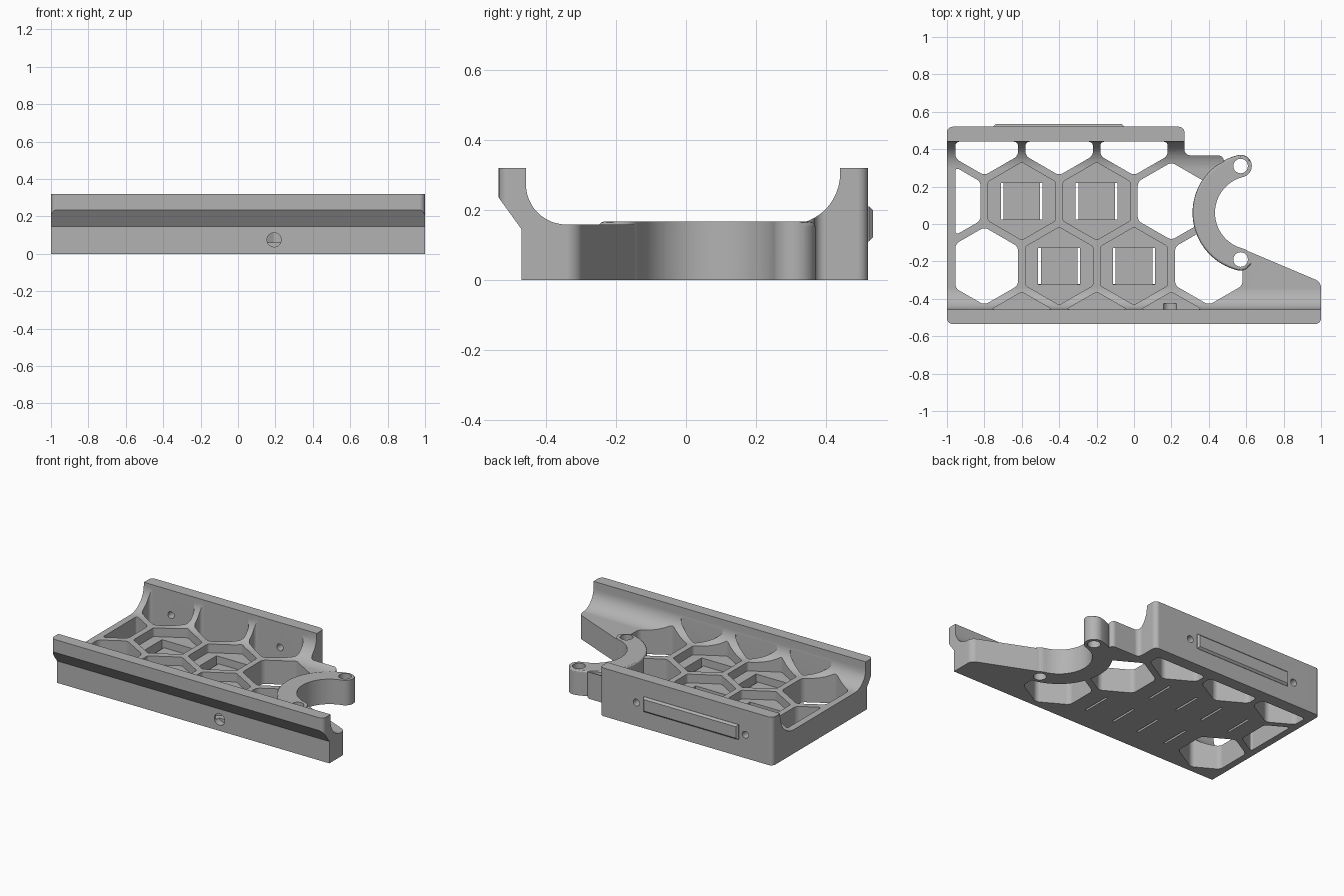
import bpy, bmesh, math
from mathutils import Vector, Matrix

old = bpy.data.objects.get("Cube")
if old:
    bpy.data.objects.remove(old, do_unlink=True)

grey = bpy.data.materials.new("plain grey")
grey.use_nodes = True
COLOUR = (0.45, 0.45, 0.45, 1)
grey.diffuse_color = COLOUR
grey.node_tree.nodes["Principled BSDF"].inputs["Base Color"].default_value = COLOUR


def to_object(bm, name):
    bmesh.ops.recalc_face_normals(bm, faces=bm.faces)
    mesh = bpy.data.meshes.new(name)
    bm.to_mesh(mesh)
    bm.free()
    mesh.materials.append(grey)
    obj = bpy.data.objects.new(name, mesh)
    bpy.context.collection.objects.link(obj)
    return obj


def add_prism(bm, points, z0, z1, clips=(), rounding=0):
    """Upright prism from a plan outline, clipped by (point, normal) planes."""
    part = bmesh.new()
    part.faces.new([part.verts.new((x, y, z0)) for x, y in points])
    for co, normal in clips:
        bmesh.ops.bisect_plane(part, geom=part.verts[:] + part.edges[:] + part.faces[:],
                               plane_co=co, plane_no=normal, clear_outer=True)
    if rounding:
        bmesh.ops.bevel(part, geom=part.verts[:], offset=rounding, segments=5,
                        profile=0.5, affect='VERTICES')
    top = bmesh.ops.extrude_face_region(part, geom=part.faces[:])["geom"]
    bmesh.ops.translate(part, vec=(0, 0, z1 - z0),
                        verts=[v for v in top if isinstance(v, bmesh.types.BMVert)])
    temp = bpy.data.meshes.new("temp")
    part.to_mesh(temp)
    part.free()
    bm.from_mesh(temp)
    bpy.data.meshes.remove(temp)


def combine(target, bm, operation):
    """Boolean a bmesh into the target and discard the helper."""
    tool = to_object(bm, "helper")
    tool.hide_render = True
    mod = target.modifiers.new("combine", 'BOOLEAN')
    mod.operation, mod.object, mod.solver = operation, tool, 'EXACT'
    bpy.context.view_layer.objects.active = target
    bpy.ops.object.modifier_apply(modifier=mod.name)
    bpy.data.objects.remove(tool, do_unlink=True)


def arc(cx, cy, r, start, end, n):
    angles = [math.radians(start + (end - start) * i / n) for i in range(n + 1)]
    return [(cx + r * math.cos(a), cy + r * math.sin(a)) for a in angles]


def hexagon(cx, cy):
    return arc(cx, cy, 0.208, 30, 330, 5)


def box(cx, cy, hx, hy):
    return [(cx - hx, cy - hy), (cx + hx, cy - hy), (cx + hx, cy + hy), (cx - hx, cy + hy)]


# Tray: cross-section with curved inner walls, run along x
FLOOR = 0.158
FRONT, BACK = 0.115, 0.145
section = [(-0.47, 0), (-0.47, 0.145), (-0.535, 0.235), (-0.535, 0.32), (-0.457, 0.32)]
section += arc(-0.457 + FRONT, FLOOR + FRONT, FRONT, 180, 270, 12)
section += arc(0.44 - BACK, FLOOR + BACK, BACK, 270, 360, 12)
section += [(0.44, 0.32), (0.52, 0.32), (0.52, 0)]
bm = bmesh.new()
add_prism(bm, section, -1, 1)
bmesh.ops.transform(bm, verts=bm.verts,
                    matrix=Matrix(((0, 0, 1, 0), (1, 0, 0, 0), (0, 1, 0, 0), (0, 0, 0, 1))))
tray = to_object(bm, "tray")

# Plan outline with the stepped back and slanted side arm
plan = [(-1, -0.535), (1, -0.535), (1, -0.31), (0.61, -0.145), (0.48, -0.1),
        (0.48, 0.367), (0.27, 0.367), (0.27, 0.52), (-1, 0.52)]
bm = bmesh.new()
add_prism(bm, plan, -0.1, 0.5, rounding=0.03)
combine(tray, bm, 'INTERSECT')

# Honeycomb: open cells
ROW_A, ROW_B, ROW_C, ROW_D = 0.122, -0.225, -0.571, 0.468
left_edge = ((-0.955, 0, 0), (-1, 0, 0))
back_edge = ((0, 0.44, 0), (0, 1, 0))
front_edge = ((0, -0.456, 0), (0, -1, 0))
bm = bmesh.new()
open_cells = [(-1, ROW_A), (0.2, ROW_A), (-0.8, ROW_B), (0.4, ROW_B),
              (-0.8, ROW_D), (-0.4, ROW_D), (0, ROW_D)]
for x, y in open_cells:
    add_prism(bm, hexagon(x, y), -0.1, 0.5, (left_edge, back_edge), 0.022)
combine(tray, bm, 'DIFFERENCE')

# Honeycomb: blind pockets in the floor and along the front wall
pads = [(-0.6, ROW_A), (-0.2, ROW_A), (-0.4, ROW_B), (0, ROW_B)]
bm = bmesh.new()
for x, y in pads:
    add_prism(bm, hexagon(x, y), 0.1, 0.5, rounding=0.01)
for x in (-0.6, -0.2, 0.2):
    add_prism(bm, hexagon(x, ROW_C), 0.06, 0.5, (front_edge,), 0.015)
combine(tray, bm, 'DIFFERENCE')

# Square wells and the thin slots through their floors
bm = bmesh.new()
for x, y in pads:
    add_prism(bm, box(x, y, 0.112, 0.098), 0.05, 0.4)
combine(tray, bm, 'DIFFERENCE')
bm = bmesh.new()
for x, y in pads:
    for side in (-1, 1):
        add_prism(bm, box(x + side * 0.105, y, 0.007, 0.097), -0.1, 0.3)
combine(tray, bm, 'DIFFERENCE')

# Crescent holder with rounded ends
CX, CY, MID, HALF = 0.63, 0.06, 0.257, 0.06
crescent = arc(CX, CY, MID + HALF, 103.5, 256.5, 36)
low, high = arc(CX, CY, MID, 256.5, 103.5, 1)
crescent += arc(*low, HALF, 256.5, 436.5, 14)[1:-1]
crescent += arc(CX, CY, MID - HALF, 256.5, 103.5, 36)
crescent += arc(*high, HALF, -76.5, 103.5, 14)[1:-1]
bm = bmesh.new()
add_prism(bm, crescent, 0, 0.166)
rim = [e for e in bm.edges if all(
    v.co.z > 0.1 and (v.co.xy - Vector((CX, CY))).length > MID + 0.01 for v in e.verts)]
bmesh.ops.bevel(bm, geom=rim, offset=0.015, segments=3, profile=0.5, affect='EDGES')
combine(tray, bm, 'UNION')

# Bore of the crescent and its two screw holes
bm = bmesh.new()
add_prism(bm, arc(CX, CY, MID - HALF, 103.5, 256.5, 36), -0.1, 0.5)
for cx, cy in (low, high):
    add_prism(bm, arc(cx, cy, 0.039, 0, 345, 23), -0.1, 0.5)
combine(tray, bm, 'DIFFERENCE')

# Holes through the back wall and into the front wall
bm = bmesh.new()
for x, y, z, r, depth in ((-0.8, 0.48, 0.155, 0.023, 0.16), (0, 0.48, 0.155, 0.023, 0.16),
                          (0.193, -0.47, 0.075, 0.038, 0.09)):
    place = Matrix.Translation((x, y, z)) @ Matrix.Rotation(math.pi / 2, 4, 'X')
    bmesh.ops.create_cone(bm, cap_ends=True, segments=24, radius1=r, radius2=r,
                          depth=depth, matrix=place)
combine(tray, bm, 'DIFFERENCE')

# Raised strip with chamfered edges on the back wall
bm = bmesh.new()
bmesh.ops.create_cube(bm, size=1, matrix=Matrix.Translation((-0.402, 0.524, 0.16))
                      @ Matrix.Diagonal((0.7, 0.02, 0.1, 1)))
outer = [e for e in bm.edges if all(v.co.y > 0.53 for v in e.verts)]
bmesh.ops.bevel(bm, geom=outer, offset=0.012, segments=1, affect='EDGES')
strip = to_object(bm, "back_strip")

# Smooth curved faces, keep hard edges
bpy.ops.object.select_all(action='DESELECT')
tray.select_set(True)
bpy.context.view_layer.objects.active = tray
bpy.ops.object.shade_smooth_by_angle(angle=math.radians(28))
weighted = tray.modifiers.new("even shading", 'WEIGHTED_NORMAL')
weighted.keep_sharp = True
